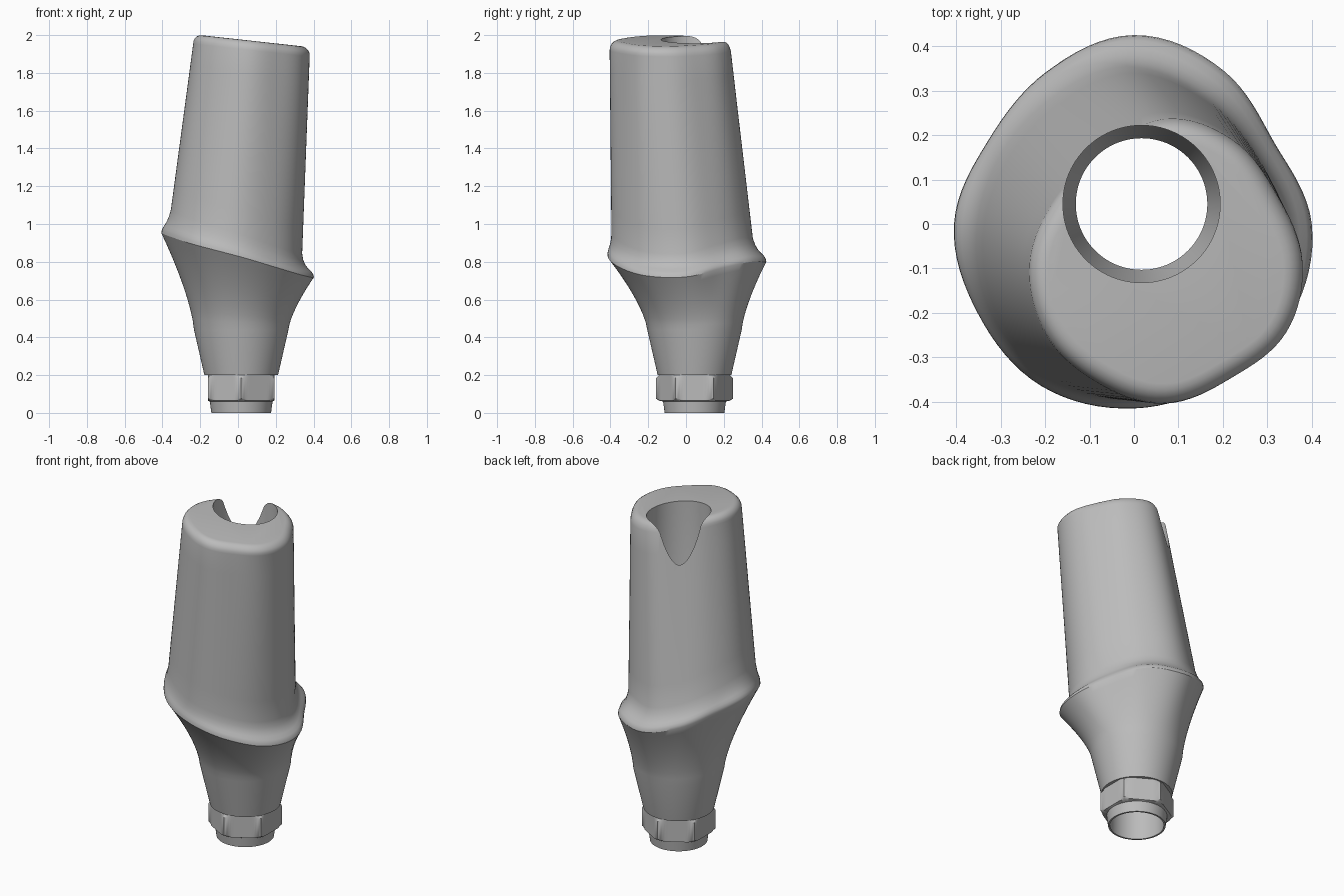
import bpy, bmesh, math
from math import pi, cos, sin

if "Cube" in bpy.data.objects:
    bpy.data.objects.remove(bpy.data.objects["Cube"], do_unlink=True)

SEG = 96
AXIS = (0.017, 0.045)      # axis of the screw channel and connection
ANGLES = [2 * pi * i / SEG for i in range(SEG)]

metal = bpy.data.materials.new("grey metal")
metal.use_nodes = True
GREY = (0.5, 0.5, 0.5, 1)
metal.diffuse_color = GREY
metal.node_tree.nodes["Principled BSDF"].inputs["Base Color"].default_value = GREY


def around(values, a):
    """Smooth periodic interpolation of evenly spaced values."""
    n = len(values)
    f = (a / (2 * pi)) * n
    i, t = int(f), f - int(f)
    p, q, r, s = (values[(i + k) % n] for k in (-1, 0, 1, 2))
    return q + t / 2 * (r - p + t * (2 * p - 5 * q + 4 * r - s + t * (3 * (q - r) + s - p)))


def ring(radius, z, centre=AXIS):
    """Ring of points; radius may be a number or a function of the angle."""
    r = radius if callable(radius) else lambda a: radius
    return [(centre[0] + r(a) * cos(a), centre[1] + r(a) * sin(a), z) for a in ANGLES]


def loft(name, rings, closed=False):
    """Skin a stack of rings; closed joins last to first, otherwise cap the ends."""
    bm = bmesh.new()
    rows = [[bm.verts.new(p) for p in r] for r in rings]
    pairs = list(zip(rows, rows[1:])) + ([(rows[-1], rows[0])] if closed else [])
    for low, high in pairs:
        for i in range(SEG):
            j = (i + 1) % SEG
            bm.faces.new((low[i], low[j], high[j], high[i]))
    if not closed:
        bm.faces.new(rows[0][::-1])
        bm.faces.new(rows[-1])
    bmesh.ops.recalc_face_normals(bm, faces=bm.faces)
    mesh = bpy.data.meshes.new(name)
    bm.to_mesh(mesh)
    bm.free()
    mesh.materials.append(metal)
    obj = bpy.data.objects.new(name, mesh)
    bpy.context.collection.objects.link(obj)
    return obj


def activate(obj):
    bpy.ops.object.select_all(action="DESELECT")
    obj.select_set(True)
    bpy.context.view_layer.objects.active = obj


# Outlines sampled every 30 degrees, starting at +x
MARGIN_R = [.40, .365, .40, .425, .395, .378, .405, .405, .42, .415, .405, .41]
MARGIN_Z = [.72, .765, .80, .80, .845, .91, .95, .93, .885, .83, .77, .725]
BASE_R = [.355, .335, .345, .365, .345, .345, .355, .365, .37, .375, .36, .36]
TOP_R = [.308, .291, .31, .317, .277, .284, .305, .312, .307, .315, .298, .314]


def margin(a):
    r = around(MARGIN_R, a)
    return r * cos(a), r * sin(a), around(MARGIN_Z, a)


def post(a, z, inset=0):
    """Point on the leaning post wall, blended from base (z=1) to top (z=2)."""
    t = z - 1
    r = (1 - t) * around(BASE_R, a) + t * around(TOP_R, a) - inset
    return -.01 + .085 * t + r * cos(a), -.02 - .07 * t + r * sin(a), z


def top_z(x):
    return 2.0 - .11 * (x + .2)


# Collar: straight cone, then a concave flare out to the wavy margin
rings = [ring(.195, .2), ring(.25, .44)]
for k in range(1, 11):
    t = k / 10
    row = []
    for a in ANGLES:
        m = margin(a)
        c = (AXIS[0] + .25 * cos(a), AXIS[1] + .25 * sin(a))
        f = t ** 1.4
        row.append((c[0] + (m[0] - c[0]) * f, c[1] + (m[1] - c[1]) * f,
                    .44 + (m[2] - .44) * t))
    rings.append(row)

# Shoulder: rounded lip and hollow fillet from margin up to the post wall
for rise, f in ((.015, .04), (.03, .2), (.045, .45), (.065, .7), (.09, .88), (.125, 1)):
    row = []
    for a in ANGLES:
        m = margin(a)
        p = post(a, m[2] + rise)
        row.append((m[0] + (p[0] - m[0]) * f, m[1] + (p[1] - m[1]) * f, p[2]))
    rings.append(row)

# Post wall with a rounded rim and sloping flat top
for k in range(1, 9):
    row = []
    for a in ANGLES:
        low = margin(a)[2] + .125
        high = top_z(post(a, 1.95)[0]) - .05
        row.append(post(a, low + (high - low) * k / 8))
    rings.append(row)
for k in range(1, 6):
    b = pi / 2 * k / 5
    row = []
    for a in ANGLES:
        x, y, _ = post(a, 1.95, .045 * (1 - cos(b)))
        row.append((x, y, top_z(x) - .05 * (1 - sin(b))))
    rings.append(row)
body = loft("collar_and_post", rings)

# Screw channel: wide bore, conical seat and narrow through hole
cutter = loft("channel_cutter", [ring(.148, .1), ring(.148, .5), ring(.177, .58),
                                 ring(.177, 2.2)])
cutter.hide_render = True
cut = body.modifiers.new("screw_channel", "BOOLEAN")
cut.operation = "DIFFERENCE"
cut.solver = "EXACT"
cut.object = cutter
activate(body)
bpy.ops.object.modifier_apply(modifier=cut.name)
bpy.data.objects.remove(cutter, do_unlink=True)


# Hexagonal connection with chamfered corners and a short round spigot
def hexagon(limit):
    def radius(a):
        return min(limit, .176 / cos((a + pi / 6) % (pi / 3) - pi / 6))
    return radius


connection = loft("hex_connection", [
    ring(.148, 0), ring(.158, 0), ring(.166, .06), ring(hexagon(.188), .065),
    ring(hexagon(.21), .075), ring(hexagon(.21), .185), ring(hexagon(.188), .2),
    ring(.148, .2)], closed=True)

for obj in (body, connection):
    activate(obj)
    bpy.ops.object.shade_smooth_by_angle(angle=math.radians(30))
